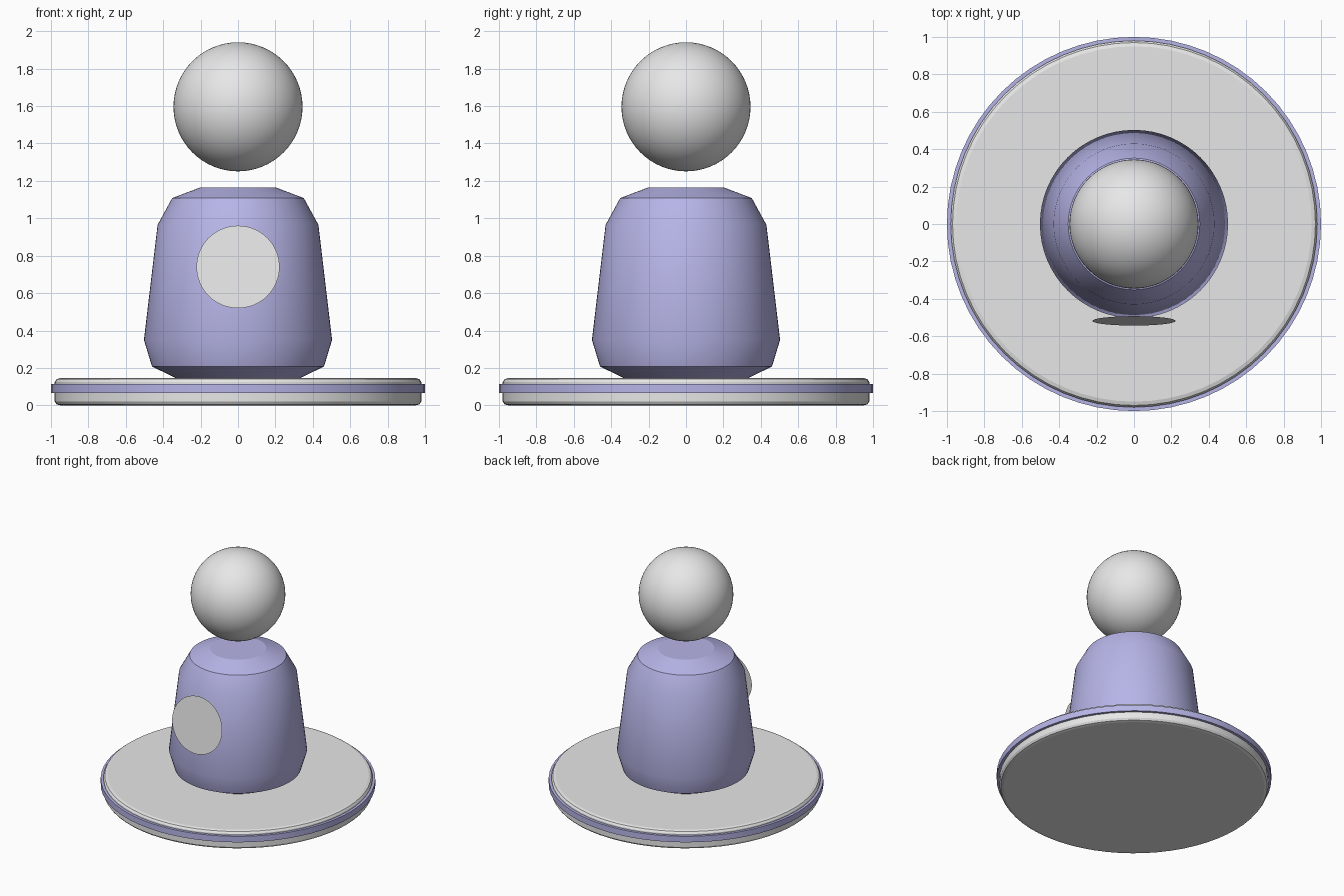
import bpy
import bmesh
from math import atan2, cos, pi, radians, sin
from mathutils import Matrix

SIDES = 64

cube = bpy.data.objects.get("Cube")
if cube:
    bpy.data.objects.remove(cube, do_unlink=True)


def make_material(name, rgb):
    mat = bpy.data.materials.new(name)
    mat.use_nodes = True
    mat.diffuse_color = (*rgb, 1)
    mat.node_tree.nodes["Principled BSDF"].inputs["Base Color"].default_value = (*rgb, 1)
    return mat


grey = make_material("light grey", (0.8, 0.8, 0.8))
lilac = make_material("lilac", (0.47, 0.46, 0.8))


def add_object(name, bm, mat, smooth=True):
    mesh = bpy.data.meshes.new(name)
    bm.to_mesh(mesh)
    bm.free()
    mesh.materials.append(mat)
    obj = bpy.data.objects.new(name, mesh)
    bpy.context.collection.objects.link(obj)
    if smooth:
        bpy.ops.object.select_all(action="DESELECT")
        obj.select_set(True)
        bpy.context.view_layer.objects.active = obj
        bpy.ops.object.shade_smooth_by_angle(angle=radians(30))
        # End caps stay flat
        for poly in mesh.polygons:
            if len(poly.vertices) > 4:
                poly.use_smooth = False
                for key in poly.edge_keys:
                    edge = next(e for e in mesh.edges if e.key == key)
                    edge.use_edge_sharp = True
    return obj


def lathe(name, profile, mat):
    """Revolve (radius, height) points, listed bottom to top, into a capped solid."""
    bm = bmesh.new()
    angles = [2 * pi * i / SIDES for i in range(SIDES)]
    rings = [[bm.verts.new((r * cos(a), r * sin(a), z)) for a in angles] for r, z in profile]
    for low, high in zip(rings, rings[1:]):
        for i in range(SIDES):
            j = (i + 1) % SIDES
            bm.faces.new((low[i], low[j], high[j], high[i]))
    bm.faces.new(rings[0][::-1])
    bm.faces.new(rings[-1])
    return add_object(name, bm, mat)


# Round base with softened rims, and the band around it
lathe("base", [(0.95, 0), (0.97, 0.005), (0.98, 0.02),
               (0.98, 0.125), (0.97, 0.14), (0.95, 0.146)], grey)
lathe("base_band", [(1.0, 0.067), (1.0, 0.115)], lilac)

# Tapered body with chamfered ends
lathe("body", [(0.2, 0.08), (0.46, 0.208), (0.503, 0.35),
               (0.43, 0.965), (0.352, 1.108), (0.205, 1.164)], lilac)

# Floating ball head
bm = bmesh.new()
bmesh.ops.create_uvsphere(bm, u_segments=SIDES, v_segments=SIDES // 2, radius=0.345,
                          matrix=Matrix.Translation((0, 0, 1.596)))
add_object("head", bm, grey)

# Thin chest disc, leaning back parallel to the body side
lean = atan2(0.05, 0.44)
bm = bmesh.new()
bmesh.ops.create_circle(bm, cap_ends=True, segments=SIDES, radius=0.222,
                        matrix=Matrix.Translation((0, -0.518, 0.74))
                        @ Matrix.Rotation(pi / 2 - lean, 4, "X"))
add_object("chest_disc", bm, grey, smooth=False)
